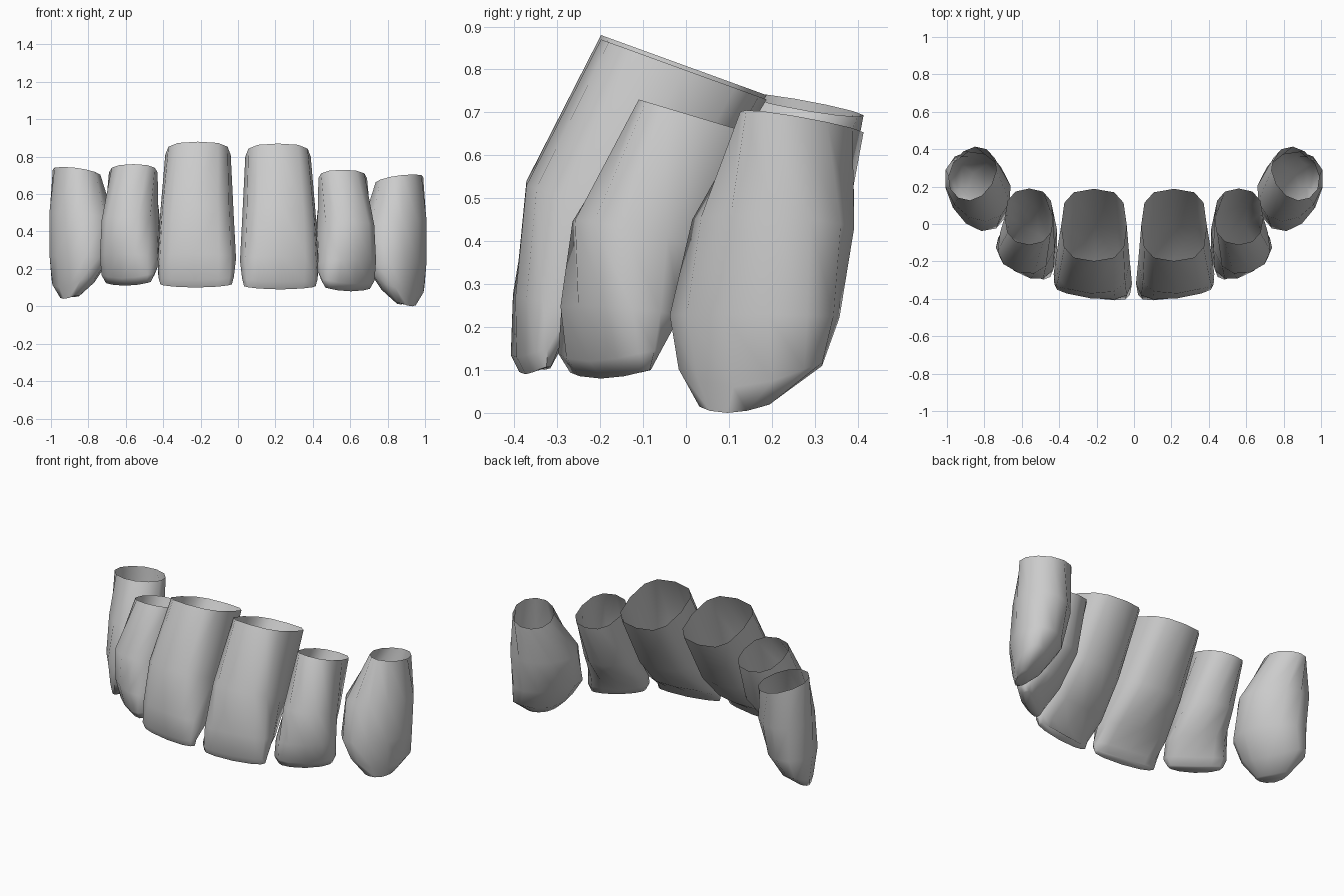
import bpy, bmesh, math

if "Cube" in bpy.data.objects:
    bpy.data.objects.remove(bpy.data.objects["Cube"])

SIDES = 12

# Ring rows from open rim to biting edge:
# (centre x, centre y, front z, back z, half width, half depth, turn in degrees, corner rise)
CENTRAL = [(.214, -.005, .87, .73, .175, .193, 0, 0),
           (.220, -.190, .53, .40, .198, .182, 3, 0),
           (.220, -.293, .27, .22, .211, .105, 7, 0),
           (.224, -.350, .13, .145, .204, .045, 8, .01),
           (.224, -.352, .09, .10, .193, .022, 8, .012)]
LATERAL = [(.560, .040, .73, .64, .130, .150, 0, 0),
           (.570, -.088, .45, .37, .152, .178, 17, 0),
           (.575, -.152, .25, .22, .170, .118, 33, 0),
           (.587, -.178, .12, .13, .174, .058, 37, .02),
           (.588, -.176, .08, .09, .152, .028, 37, .015)]
CANINE = [(.863, .270, .705, .65, .117, .150, 30, 0),
          (.835, .203, .46, .42, .200, .160, 52, 0),
          (.843, .160, .23, .22, .212, .145, 60, 0),
          (.880, .150, .06, .075, .190, .085, 62, .05),
          (.900, .113, .0, .01, .095, .035, 62, .016)]


def ease(v, p):
    """Squares off a sine or cosine for a boxier cross-section."""
    return math.copysign(abs(v) ** p, v) if abs(v) > 1e-6 else 0.0


def tooth(name, rows, side, lift, box):
    bm = bmesh.new()
    rings = []
    for xc, yc, zf, zb, w, h, turn, rise in rows:
        a = math.radians(turn)
        ring = []
        for i in range(SIDES):
            t = 2 * math.pi * i / SIDES
            cu, cv = ease(math.cos(t), box), ease(math.sin(t), box)
            x = xc + w * cu * math.cos(a) - h * cv * math.sin(a)
            y = yc + w * cu * math.sin(a) + h * cv * math.cos(a)
            z = zf + (zb - zf) * (1 + cv) / 2 + rise * cu * cu + lift
            ring.append(bm.verts.new((side * x, y, z)))
        rings.append(ring)
    for top, low in zip(rings, rings[1:]):
        for i in range(SIDES):
            j = (i + 1) % SIDES
            bm.faces.new((top[i], low[i], low[j], top[j]))
    # biting edge closes the bottom, the rim stays open
    bm.faces.new(rings[-1])
    bmesh.ops.recalc_face_normals(bm, faces=bm.faces[:])
    mesh = bpy.data.meshes.new(name)
    bm.to_mesh(mesh)
    bm.free()
    obj = bpy.data.objects.new(name, mesh)
    bpy.context.collection.objects.link(obj)
    bpy.ops.object.select_all(action='DESELECT')
    obj.select_set(True)
    bpy.context.view_layer.objects.active = obj
    bpy.ops.object.shade_smooth_by_angle(angle=math.radians(75))


# Three teeth per side; the left ones sit slightly higher
for kind, rows, lift, box in (("central_incisor", CENTRAL, .01, .7),
                              ("lateral_incisor", LATERAL, .03, .82),
                              ("canine", CANINE, .04, .95)):
    tooth("right_" + kind, rows, 1, 0, box)
    tooth("left_" + kind, rows, -1, lift, box)
